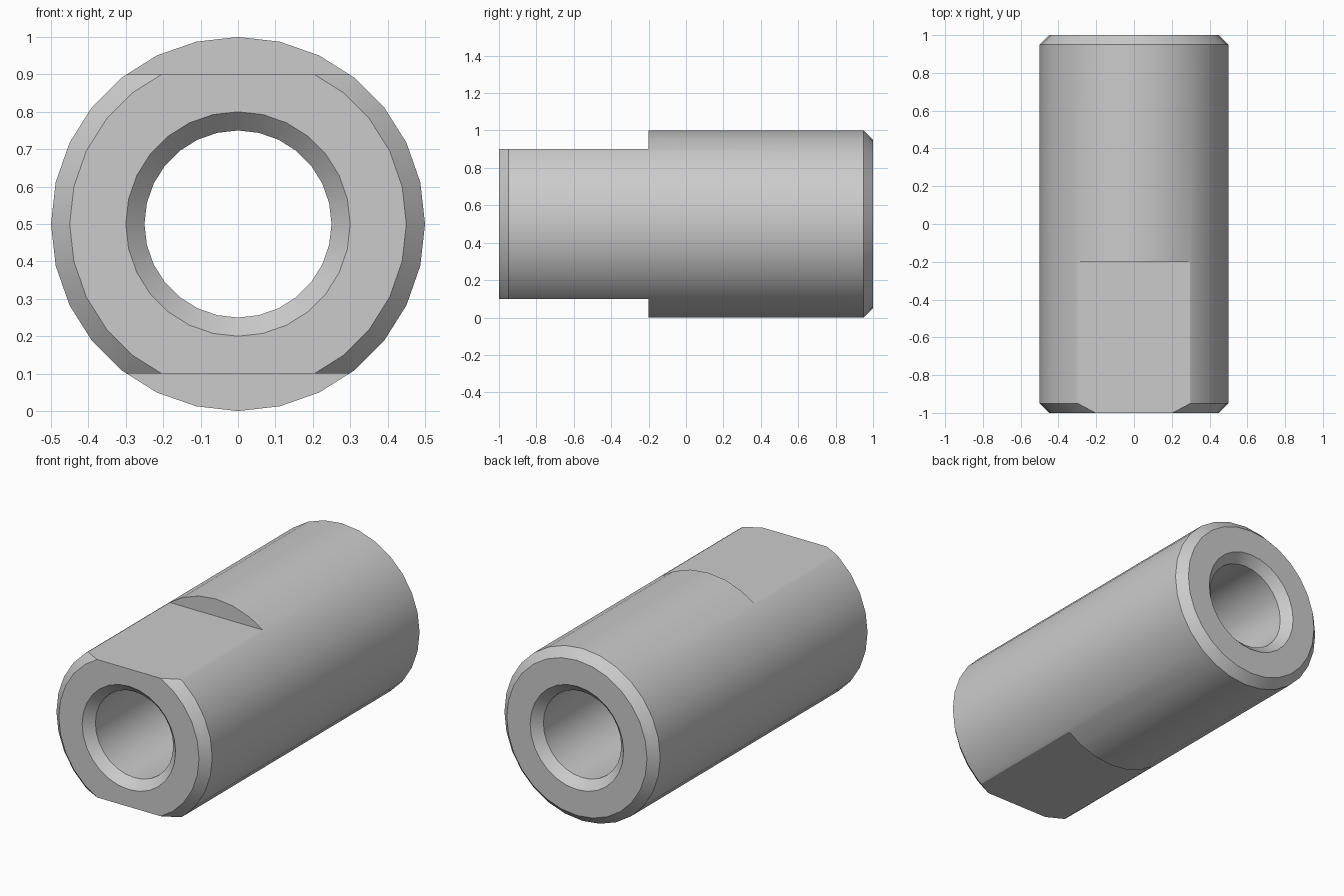
import bpy, bmesh, math
from mathutils import Matrix

cube = bpy.data.objects.get("Cube")
if cube:
    bpy.data.objects.remove(cube, do_unlink=True)

SEGMENTS = 28
AXIS_Z = 0.5

steel = bpy.data.materials.new("light_grey_steel")
steel.use_nodes = True
grey = (0.6, 0.6, 0.6, 1)
steel.diffuse_color = grey
steel.node_tree.nodes["Principled BSDF"].inputs["Base Color"].default_value = grey


def add_object(name, bm):
    bmesh.ops.recalc_face_normals(bm, faces=bm.faces)
    mesh = bpy.data.meshes.new(name)
    bm.to_mesh(mesh)
    bm.free()
    mesh.materials.append(steel)
    obj = bpy.data.objects.new(name, mesh)
    bpy.context.collection.objects.link(obj)
    return obj


# Sleeve: closed (radius, y) profile turned around the lengthwise axis
profile = [(0.45, -1), (0.5, -0.95), (0.5, 0.95), (0.45, 1),
           (0.3, 1), (0.25, 0.95), (0.25, -0.95), (0.3, -1)]
bm = bmesh.new()
rings = []
for i in range(SEGMENTS):
    a = math.tau * i / SEGMENTS
    rings.append([bm.verts.new((r * math.cos(a), y, AXIS_Z + r * math.sin(a)))
                  for r, y in profile])
for i, ring in enumerate(rings):
    following = rings[(i + 1) % SEGMENTS]
    for j in range(len(profile)):
        k = (j + 1) % len(profile)
        bm.faces.new((ring[j], ring[k], following[k], following[j]))
sleeve = add_object("threaded_sleeve", bm)

# Wrench flats: blocks cut from the top and bottom of the front section
cutters = []
for name, side in (("top_flat_cutter", 1), ("bottom_flat_cutter", -1)):
    bm = bmesh.new()
    bmesh.ops.create_cube(bm, size=1, matrix=Matrix.Translation((0, -0.7, AXIS_Z + side * 0.9))
                          @ Matrix.Diagonal((2, 1, 1, 1)))
    cutter = add_object(name, bm)
    cutter.hide_render = True
    cutters.append(cutter)
    cut = sleeve.modifiers.new(name, "BOOLEAN")
    cut.operation = "DIFFERENCE"
    cut.solver = "EXACT"
    cut.object = cutter

bpy.ops.object.select_all(action="DESELECT")
sleeve.select_set(True)
bpy.context.view_layer.objects.active = sleeve
for modifier in list(sleeve.modifiers):
    bpy.ops.object.modifier_apply(modifier=modifier.name)
for cutter in cutters:
    bpy.data.objects.remove(cutter, do_unlink=True)
bpy.ops.object.shade_smooth_by_angle(angle=math.radians(25))
